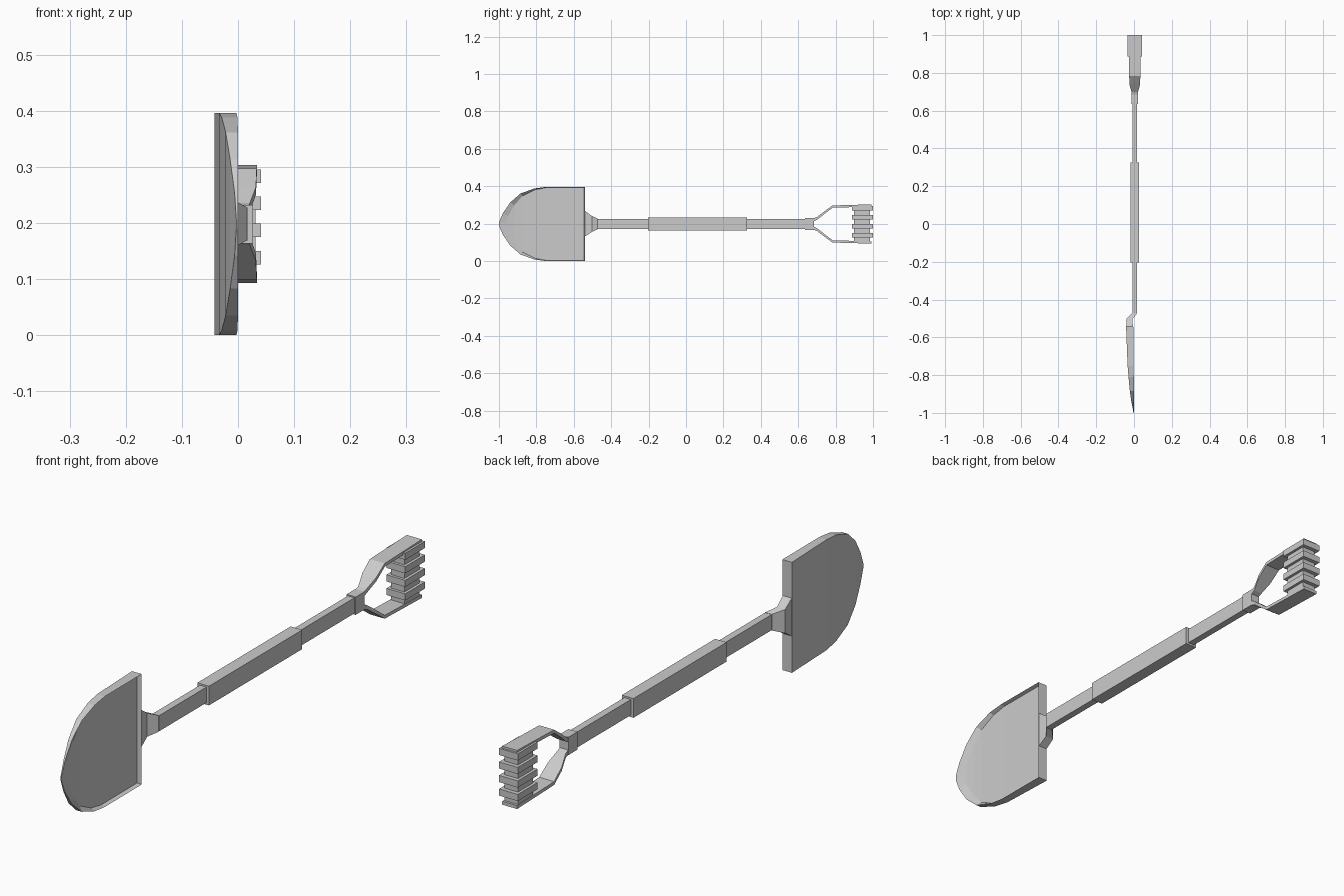
import bpy, bmesh

if "Cube" in bpy.data.objects:
    bpy.data.objects.remove(bpy.data.objects["Cube"])

CX, CZ = 0.004, 0.198  # shaft axis


def finish(name, bm):
    bmesh.ops.remove_doubles(bm, verts=bm.verts, dist=1e-5)
    bmesh.ops.recalc_face_normals(bm, faces=bm.faces)
    me = bpy.data.meshes.new(name)
    bm.to_mesh(me)
    bm.free()
    ob = bpy.data.objects.new(name, me)
    bpy.context.collection.objects.link(ob)
    return ob


def loft(name, sections):
    """Rectangular sections (y, x0, x1, z0, z1) joined along y."""
    bm = bmesh.new()
    rings = [[bm.verts.new(p) for p in ((x0, y, z0), (x1, y, z0), (x1, y, z1), (x0, y, z1))]
             for y, x0, x1, z0, z1 in sections]
    for a, b in zip(rings, rings[1:]):
        for i in range(4):
            j = (i + 1) % 4
            bm.faces.new((a[i], a[j], b[j], b[i]))
    bm.faces.new(rings[0])
    bm.faces.new(rings[-1])
    return finish(name, bm)


def bar(name, y0, y1, hx, z0, z1):
    return loft(name, [(y, CX - hx, CX + hx, z0, z1) for y in (y0, y1)])


# Dished blade: y, half width, back x, rim x, then inner floor y, half width, x
stations = [
    (-0.54, 0.198, -0.042, -0.004, -0.546, 0.194, -0.018),
    (-0.75, 0.198, -0.034, -0.003, -0.75, 0.194, -0.017),
    (-0.81, 0.190, -0.029, -0.001, -0.808, 0.183, -0.016),
    (-0.885, 0.163, -0.022, 0.0, -0.875, 0.150, -0.015),
    (-0.94, 0.115, -0.014, 0.0, -0.918, 0.100, -0.012),
    (-0.98, 0.056, -0.006, 0.0, -0.952, 0.042, -0.008),
    (-1.0, 0.008, -0.003, 0.0, -0.964, 0.006, -0.006),
]
bm = bmesh.new()
rings = []
for y, w, xb, xr, yi, wi, xi in stations:
    pts = [(xb, y, -w), (xr, y, -w), (xi, yi, -wi), (xi, yi, wi), (xr, y, w), (xb, y, w)]
    rings.append([bm.verts.new((x, yy, z + CZ)) for x, yy, z in pts])
for a, b in zip(rings, rings[1:]):
    for i in range(6):
        j = (i + 1) % 6
        bm.faces.new((a[i], a[j], b[j], b[i]))
for r in (rings[0], rings[-1]):  # back lip and tip
    bm.faces.new((r[0], r[1], r[4], r[5]))
    bm.faces.new((r[1], r[2], r[3], r[4]))
finish("blade", bm)

# Flared neck stepping back from the shaft to the blade
loft("neck", [
    (-0.541, -0.041, -0.006, CZ - 0.067, CZ + 0.07),
    (-0.503, -0.041, -0.008, CZ - 0.042, CZ + 0.043),
    (-0.472, -0.010, 0.017, CZ - 0.029, CZ + 0.029),
])

# Shaft, thicker middle grip and top collar
bar("shaft", -0.473, 0.65, 0.013, CZ - 0.028, CZ + 0.028)
bar("middle_grip", -0.203, 0.325, 0.023, CZ - 0.035, CZ + 0.034)
bar("collar", 0.635, 0.685, 0.018, CZ - 0.032, CZ + 0.032)

# Forked handle arms: y, half width in x, inner and outer height
arm = [(0.675, 0.016, 0.010, 0.029), (0.70, 0.017, 0.022, 0.037), (0.738, 0.028, 0.052, 0.066),
       (0.783, 0.0295, 0.087, 0.099), (0.993, 0.0295, 0.093, 0.105)]
for side, s in (("upper", 1), ("lower", -1)):
    loft(side + "_handle_arm", [(y, CX - h, CX + h, CZ + s * a, CZ + s * b) for y, h, a, b in arm])

# Hand bar with raised ridges
bar("hand_bar", 0.898, 0.985, 0.027, CZ - 0.1, CZ + 0.1)
for i in range(4):
    z = 0.138 + i * 0.0485
    bar(f"hand_bar_ridge_{i + 1}", 0.888, 1.0, 0.0372, z - 0.012, z + 0.012)
